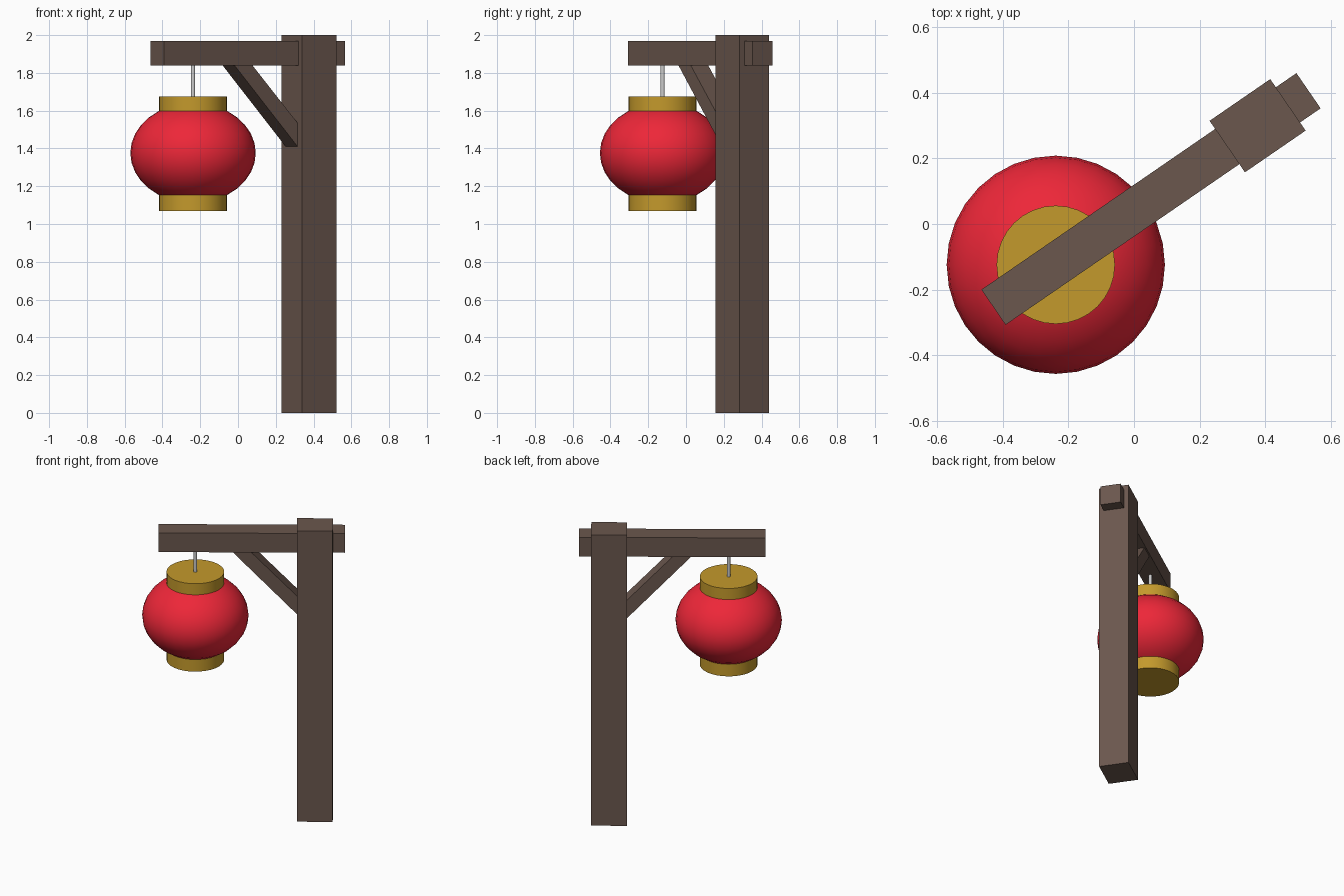
import bpy, bmesh, math
from mathutils import Matrix, Vector

if "Cube" in bpy.data.objects:
    bpy.data.objects.remove(bpy.data.objects["Cube"])

ANGLE = math.radians(34.5)
POST = Vector((0.376, 0.299, 0))
LAMP = (-0.238, -0.124)
FRAME = Matrix.Translation(POST) @ Matrix.Rotation(ANGLE, 4, 'Z')  # local x runs along the beam


def material(name, rgb):
    m = bpy.data.materials.new(name)
    m.diffuse_color = (*rgb, 1)
    m.use_nodes = True
    m.node_tree.nodes["Principled BSDF"].inputs["Base Color"].default_value = m.diffuse_color
    return m


wood = material("dark_wood", (0.145, 0.095, 0.075))
red = material("red_paper", (0.85, 0.02, 0.04))
gold = material("gold", (0.55, 0.32, 0.025))


def prism(name, profile, width, mat):
    """Extrude an (along, z) profile across the beam direction."""
    bm = bmesh.new()
    face = bm.faces.new([bm.verts.new((u, -width / 2, z)) for u, z in profile])
    ext = bmesh.ops.extrude_face_region(bm, geom=[face])
    moved = [v for v in ext["geom"] if isinstance(v, bmesh.types.BMVert)]
    bmesh.ops.translate(bm, vec=(0, width, 0), verts=moved)
    bmesh.ops.recalc_face_normals(bm, faces=bm.faces)
    me = bpy.data.meshes.new(name)
    bm.to_mesh(me)
    bm.free()
    me.materials.append(mat)
    ob = bpy.data.objects.new(name, me)
    ob.matrix_world = FRAME
    bpy.context.collection.objects.link(ob)


def box(u0, u1, z0, z1):
    return [(u0, z0), (u1, z0), (u1, z1), (u0, z1)]


def cylinder(name, radius, z0, z1, sides, mat=None):
    bpy.ops.mesh.primitive_cylinder_add(vertices=sides, radius=radius, depth=z1 - z0,
                                        location=(*LAMP, (z0 + z1) / 2))
    ob = bpy.context.object
    ob.name = name
    if mat:
        ob.data.materials.append(mat)
    bpy.ops.object.shade_smooth_by_angle(angle=math.radians(40))


# Timber frame
prism("post", box(-0.112, 0.112, 0, 2), 0.19, wood)
prism("beam", box(-0.975, 0.188, 1.838, 1.97), 0.13, wood)
prism("brace", [(-0.517, 1.84), (-0.112, 1.41), (-0.112, 1.535), (-0.402, 1.84)], 0.112, wood)

# Hanging lantern
cylinder("hanging_wire", 0.011, 1.67, 1.84, 12)
cylinder("top_cap", 0.18, 1.598, 1.675, 32, gold)
cylinder("bottom_cap", 0.18, 1.07, 1.153, 32, gold)
bpy.ops.mesh.primitive_uv_sphere_add(segments=32, ring_count=16, radius=1, location=(*LAMP, 1.376))
shade = bpy.context.object
shade.name = "lantern_shade"
shade.scale = (0.332, 0.332, 0.265)
shade.data.materials.append(red)
bpy.ops.object.shade_smooth_by_angle(angle=math.radians(40))
